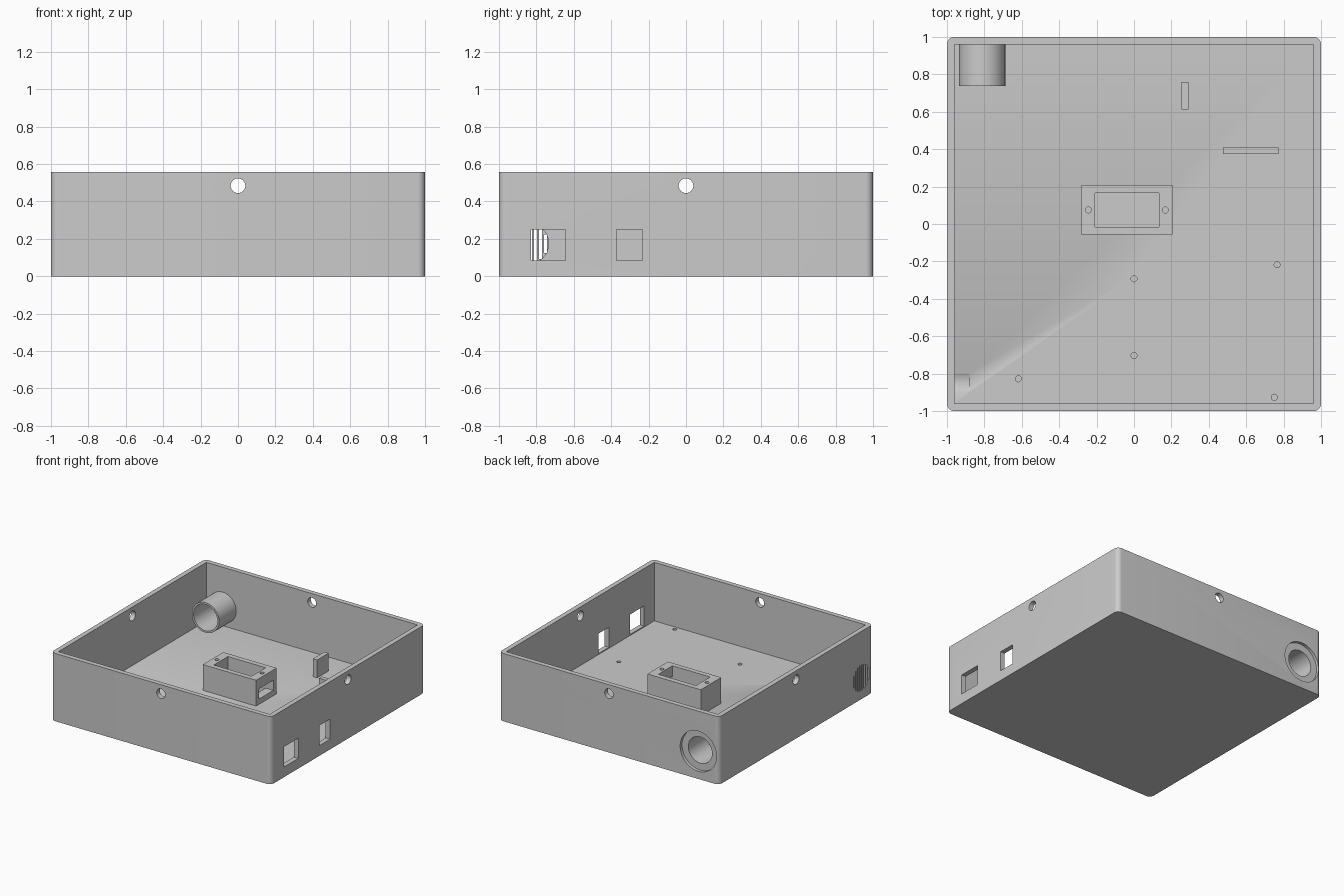
import bpy
import bmesh
from math import pi
from mathutils import Matrix, Vector

HEIGHT, WALL, FLOOR = 0.557, 0.04, 0.076

if "Cube" in bpy.data.objects:
    bpy.data.objects.remove(bpy.data.objects["Cube"], do_unlink=True)

grey = bpy.data.materials.new("plain grey")
grey.use_nodes = True
grey.diffuse_color = (0.6, 0.6, 0.6, 1)
grey.node_tree.nodes["Principled BSDF"].inputs["Base Color"].default_value = grey.diffuse_color


def finish(name, bm):
    mesh = bpy.data.meshes.new(name)
    bm.to_mesh(mesh)
    bm.free()
    mesh.materials.append(grey)
    obj = bpy.data.objects.new(name, mesh)
    bpy.context.collection.objects.link(obj)
    return obj


def box(name, xs, ys, zs, corner=0):
    """Box from ranges, with optional rounded vertical corners."""
    bm = bmesh.new()
    bmesh.ops.create_cube(bm, size=1)
    low, high = (Vector(p) for p in zip(xs, ys, zs))
    bmesh.ops.scale(bm, vec=high - low, verts=bm.verts)
    bmesh.ops.translate(bm, vec=(low + high) / 2, verts=bm.verts)
    if corner:
        upright = [e for e in bm.edges
                   if abs(e.verts[0].co.z - e.verts[1].co.z) > 0.01]
        bmesh.ops.bevel(bm, geom=upright, offset=corner, segments=8,
                        profile=0.5, affect='EDGES')
    return finish(name, bm)


def rod(name, centre, radius, length, axis='Z', sides=48):
    bm = bmesh.new()
    bmesh.ops.create_cone(bm, cap_ends=True, segments=sides, radius1=radius,
                          radius2=radius, depth=length)
    turn = {'X': Matrix.Rotation(pi / 2, 4, 'Y'),
            'Y': Matrix.Rotation(pi / 2, 4, 'X'), 'Z': Matrix()}[axis]
    bmesh.ops.transform(bm, matrix=Matrix.Translation(centre) @ turn, verts=bm.verts)
    return finish(name, bm)


def cut(target, cutters):
    """Subtract each cutter, then discard it."""
    bpy.context.view_layer.objects.active = target
    for cutter in cutters:
        cutter.hide_render = True
        mod = target.modifiers.new("cut", 'BOOLEAN')
        mod.operation, mod.solver, mod.object = 'DIFFERENCE', 'EXACT', cutter
        bpy.ops.object.modifier_apply(modifier=mod.name)
        bpy.data.objects.remove(cutter, do_unlink=True)


def smooth(obj):
    bpy.ops.object.select_all(action='DESELECT')
    obj.select_set(True)
    bpy.context.view_layer.objects.active = obj
    bpy.ops.object.shade_smooth_by_angle(angle=0.6)


# Open tray
tray = box("tray", (-1, 1), (-1, 1), (0, HEIGHT), corner=0.04)
inside = 1 - WALL
cut(tray, [box("cavity", (-inside, inside), (-inside, inside), (FLOOR, 1))])

# Lid screw holes, centred on all four walls
cut(tray, [rod("screw_hole", (0, 0, 0.484), 0.039, 3, axis) for axis in 'XY'])

# Connector windows in the +x wall
cut(tray, [box("window", (0.9, 1.1), ys, (0.084, 0.249))
           for ys in ((-0.828, -0.645), (-0.372, -0.232))])

# Blind pilot holes in the floor
cut(tray, [rod("pilot_hole", (x, y, FLOOR), 0.016, 0.08, sides=24)
           for x, y in ((0, -0.293), (0, -0.703), (0.765, -0.218),
                        (0.75, -0.926), (-0.618, -0.828))])

# Grille in the -x wall: round inner recess with upright slits through it
vent_y, vent_z = -0.845, 0.175
slits = [rod("vent_recess", (-0.93, vent_y, vent_z), 0.11, 0.1, 'X')]
for i in range(8):
    offset = (i - 3.5) * 0.0265
    reach = (0.105 ** 2 - offset ** 2) ** 0.5
    y = vent_y + offset
    slits.append(box("slit", (-1.1, -0.95), (y - 0.008, y + 0.008),
                     (vent_z - reach, vent_z + reach)))
cut(tray, slits)

# Socket tube on the back wall, with a shallow outer recess
socket = Vector((-0.812, 0, 0.228))


def on_socket(name, radius, y0, y1):
    return rod(name, socket + Vector((0, (y0 + y1) / 2, 0)), radius, y1 - y0, 'Y', 64)


cut(tray, [on_socket("recess", 0.165, 0.975, 1.1), on_socket("bore", 0.108, 0.9, 1.1)])
tube = on_socket("socket_tube", 0.124, 0.737, 0.97)
cut(tube, [on_socket("bore", 0.108, 0.6, 1.1)])

# Motor mount: hollow block, open at the +x end, two screw holes
base = FLOOR - 0.005
mount = box("motor_mount", (-0.28, 0.205), (-0.057, 0.208), (base, 0.288))
cut(mount, [box("pocket", (-0.208, 0.135), (-0.017, 0.166), (FLOOR, 0.5)),
            box("cable_slot", (0.1, 0.3), (-0.017, 0.166), (0.12, 0.203))]
    + [rod("mount_hole", (x, 0.075, 0.288), 0.016, 0.2, sides=24) for x in (-0.244, 0.167)])

# Board supports standing on the floor
box("short_support", (0.253, 0.292), (0.611, 0.759), (base, 0.223))
box("long_support", (0.475, 0.773), (0.373, 0.409), (base, 0.213))

for part in (tray, tube, mount):
    smooth(part)
